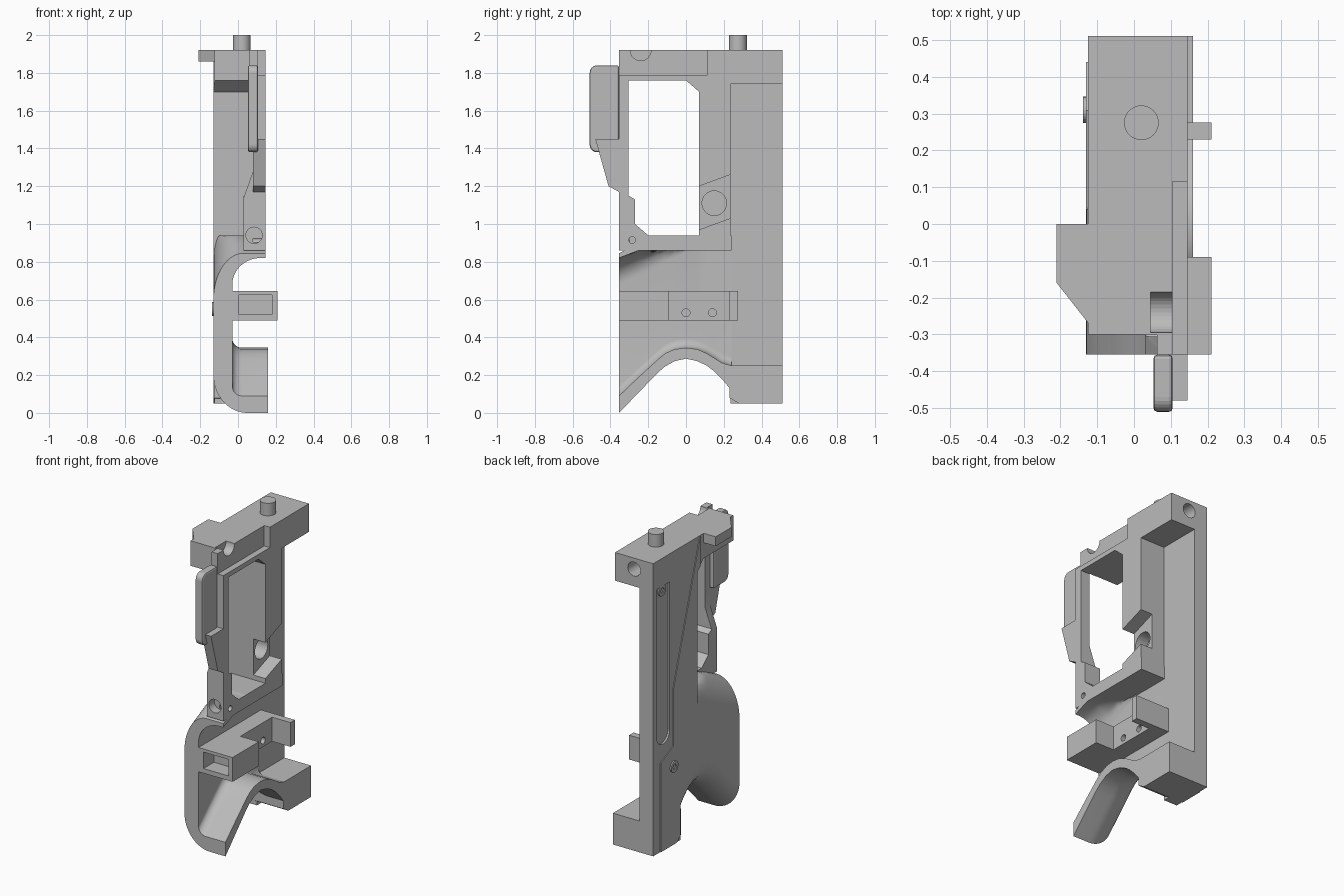
import bpy, bmesh, math
from mathutils import Vector, Matrix

cube = bpy.data.objects.get("Cube")
if cube:
    bpy.data.objects.remove(cube, do_unlink=True)

grey = bpy.data.materials.new("plain grey")
grey.use_nodes = True
grey.diffuse_color = (0.5, 0.5, 0.5, 1)
grey.node_tree.nodes["Principled BSDF"].inputs["Base Color"].default_value = (0.5, 0.5, 0.5, 1)


def finish(name, bm):
    bmesh.ops.recalc_face_normals(bm, faces=bm.faces)
    mesh = bpy.data.meshes.new(name)
    bm.to_mesh(mesh)
    bm.free()
    mesh.materials.append(grey)
    ob = bpy.data.objects.new(name, mesh)
    bpy.context.scene.collection.objects.link(ob)
    return ob


def prism(name, axis, pts, lo, hi):
    """Extrude a 2D outline along an axis; pts are the two other axes in order."""
    def at(p, d):
        c = list(p)
        c.insert("xyz".index(axis), d)
        return Vector(c)
    bm = bmesh.new()
    a = [bm.verts.new(at(p, lo)) for p in pts]
    b = [bm.verts.new(at(p, hi)) for p in pts]
    bm.faces.new(a)
    bm.faces.new(b)
    for i in range(len(pts)):
        j = (i + 1) % len(pts)
        bm.faces.new((a[i], a[j], b[j], b[i]))
    return finish(name, bm)


def box(name, x, y, z):
    return prism(name, "x", [(y[0], z[0]), (y[1], z[0]), (y[1], z[1]), (y[0], z[1])], *x)


def disc(u, v, r, n=32):
    return [(u + r * math.cos(i * math.tau / n), v + r * math.sin(i * math.tau / n)) for i in range(n)]


def arc(cx, cz, rx, rz, a0, a1, n=14):
    angs = [math.radians(a0 + (a1 - a0) * i / n) for i in range(n + 1)]
    return [(cx + rx * math.cos(a), cz + rz * math.sin(a)) for a in angs]


def cut(ob, *cutters):
    for c in cutters:
        c.hide_render = True
        m = ob.modifiers.new("cut", "BOOLEAN")
        m.operation, m.solver, m.object = "DIFFERENCE", "EXACT", c
    dg = bpy.context.evaluated_depsgraph_get()
    mesh = bpy.data.meshes.new_from_object(ob.evaluated_get(dg))
    ob.modifiers.clear()
    ob.data = mesh
    for c in cutters:
        bpy.data.objects.remove(c, do_unlink=True)


def smooth(ob):
    bpy.ops.object.select_all(action="DESELECT")
    ob.select_set(True)
    bpy.context.view_layer.objects.active = ob
    bpy.ops.object.shade_smooth_by_angle(angle=math.radians(30))


L, R, WALL = -0.125, 0.145, -0.03

# Curved shell: a C section whose floor follows an arch and whose top slopes up
stations = [(-0.355, 0, 0.09), (-0.25, 0.108, 0.19), (-0.15, 0.212, 0.282), (-0.11, 0.246, 0.315),
            (-0.06, 0.274, 0.337), (0, 0.287, 0.345), (0.06, 0.274, 0.337), (0.11, 0.25, 0.315),
            (0.15, 0.22, 0.29), (0.19, 0.18, 0.265), (0.24, 0.12, 0.25)]
bm = bmesh.new()
rings = []
for y, b, t in stations:
    s = 0.48 * (y + 0.355)
    outer = [(R, 0.845 + s)] + arc(0.03, 0.6 + s, 0.16, 0.245, 90, 180)
    outer = [(x, min(z, 0.94)) for x, z in outer]
    low = arc(0.05, 0.2 + b, 0.18, 0.2, 180, 270) + [(0.16, b), (0.16, t)]
    low += arc(0.02, t + 0.05, 0.05, 0.05, 270, 180, 8)
    inner = arc(0.12, 0.68 + s, 0.15, 0.14, 180, 90) + [(R, 0.82 + s)]
    inner = [(x, min(z, 0.86)) for x, z in inner]
    rings.append([bm.verts.new((x, y, z)) for x, z in outer + low + inner])
n = len(rings[0])
for p, q in zip(rings, rings[1:]):
    for i in range(n):
        j = (i + 1) % n
        bm.faces.new((p[i], p[j], q[j], q[i]))
bm.faces.new(rings[0])
bm.faces.new(rings[-1])
smooth(finish("curved_grip_shell", bm))

# Foot block and rear wall
prism("foot_block", "x", [(0.23, 0.25), (0.23, 0.08), (0.28, 0.05), (0.51, 0.05), (0.51, 0.25)], L, 0.16)
rear_wall = box("rear_wall", (L, WALL), (0.235, 0.51), (0.05, 1.76))
slot = [(0.41 + u, 1.735 + v) for u, v in arc(0, 0, 0.065, 0.065, 0, 180)]
slot += [(0.41 + u, 0.795 + v) for u, v in arc(0, 0, 0.065, 0.065, 180, 360)]
cut(rear_wall, prism("slot_cutter", "x", slot, -0.2, L + 0.012))

# Window frame, right half, with slanted channel and holes
window = [(-0.305, 1.76), (0, 1.76), (0.07, 1.7), (0.07, 0.94), (-0.2, 0.94),
          (-0.27, 1.0), (-0.27, 1.13), (-0.305, 1.15)]
frame = box("window_frame", (0.03, R), (-0.355, 0.235), (0.86, 1.79))
cut(frame,
    prism("window_cutter", "x", window, -0.3, 0.3),
    prism("thinning_cutter", "y", [(0, 1.14), (0.03, 1.14), (0.08, 1.28), (0.08, 1.8), (0, 1.8)], -0.4, -0.302),
    prism("channel_cutter", "x", [(0.05, 0.963), (0.26, 1.04), (0.26, 1.27), (0.05, 1.193)], 0.06, 0.3),
    prism("pivot_cutter", "x", disc(0.15, 1.11, 0.065), -0.02, 0.3),
    prism("front_hole_cutter", "y", disc(0.085, 0.94, 0.043), -0.4, -0.3),
    prism("pin_hole_cutter", "x", disc(-0.285, 0.915, 0.018, 16), 0.08, 0.3))
smooth(frame)

# Left half of the frame: column and overhead beam
column = prism("left_column", "x", [(0.07, 0.86), (0.235, 0.86), (0.235, 1.92), (-0.3, 1.92),
                                    (-0.3, 1.76), (0, 1.76), (0.07, 1.7)], L, 0.03)
cut(column, prism("pivot_cutter", "x", disc(0.15, 1.11, 0.065), -0.02, 0.1))

# Top rail, rear head and locating pin
rail = box("top_rail", (0.03, 0.105), (-0.355, 0.115), (1.79, 1.92))
cut(rail, prism("notch_cutter", "x", disc(-0.24, 1.92, 0.055), 0.045, 0.2),
    box("corner_cutter", (0, 0.062), (-0.4, -0.302), (1.7, 2)))
box("top_rail_end", (0.03, R), (0.115, 0.235), (1.79, 1.92))
head = box("rear_head", (L, R), (0.235, 0.51), (1.74, 1.92))
cut(head, prism("bore_cutter", "y", disc(0.01, 1.85, 0.045), 0.3, 0.6))
smooth(head)
smooth(prism("locating_pin", "z", disc(0.02, 0.275, 0.047), 1.92, 2.0))
prism("top_flange", "z", [(L, 0), (-0.21, 0), (-0.21, -0.16), (-0.1, -0.3), (0.04, -0.3), (0.04, 0)], 1.86, 1.92)

# Front lug and the sloped gusset under it
lug_outline = [(-0.355, 1.38), (-0.355, 1.84)]
lug_outline += arc(-0.47, 1.8, 0.04, 0.04, 90, 180, 6) + arc(-0.47, 1.42, 0.04, 0.04, 180, 270, 6)
lug = prism("front_lug", "x", lug_outline, 0.053, 0.105)
bev = lug.modifiers.new("soft edge", "BEVEL")
bev.width, bev.segments = 0.01, 2
prism("sloped_gusset", "x", [(-0.48, 1.45), (-0.41, 1.2), (-0.355, 1.17), (-0.355, 1.45)], 0.08, R)

# Side bracket with socket, screw holes and end hook
bracket = box("bracket_block", (WALL, 0.21), (-0.355, -0.09), (0.49, 0.645))
cut(bracket, box("socket_cutter", (0.005, 0.18), (-0.4, -0.25), (0.52, 0.625)))
bar = box("bracket_bar", (WALL, 0.08), (-0.09, 0.23), (0.49, 0.645))
cut(bar, *[prism("screw_cutter", "x", disc(y, 0.53, 0.021, 20), 0.0, 0.2) for y in (0, 0.14)])
box("bracket_hook", (WALL, 0.21), (0.23, 0.275), (0.49, 0.645))

# Thin left cover panel and screws
prism("cover_panel", "x", [(0.04, 1.92), (0.31, 1.05), (0.31, 0.68), (0.44, 0.62), (0.44, 0.05),
                           (0.28, 0.05), (0.24, 0.08), (0.24, 0.78), (0.07, 0.78), (0.07, 1.7),
                           (0.04, 1.725)], -0.13, L)
for name, y, z, x in (("upper_screw", 0.41, 1.71, L + 0.012), ("lower_screw", 0.31, 0.55, -0.13)):
    screw = prism(name, "x", disc(y, z, 0.036, 24), x - 0.008, x)
    cut(screw, prism("hex_cutter", "x", disc(y, z, 0.018, 6), x - 0.02, x - 0.002))
